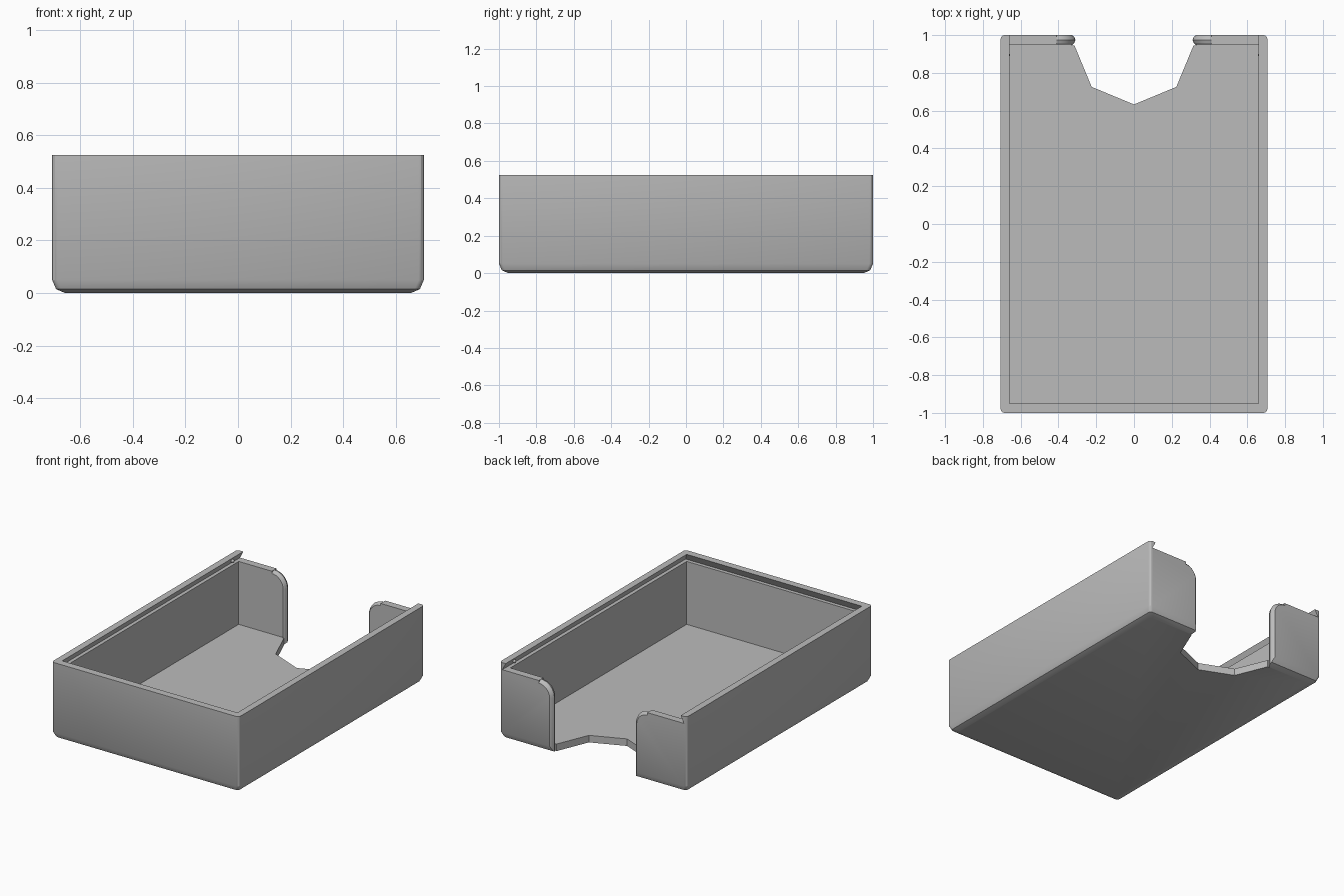
import bpy, bmesh, math

cube = bpy.data.objects.get("Cube")
if cube:
    bpy.data.objects.remove(cube, do_unlink=True)

HALF_X, HALF_Y, HEIGHT = 0.706, 1.0, 0.525
IN_X, IN_Y = 0.66, 0.95          # inner walls
FLOOR, LEDGE = 0.048, 0.477      # floor top and lid ledge heights

grey = bpy.data.materials.new("plain grey")
grey.use_nodes = True
grey.diffuse_color = (0.5, 0.5, 0.5, 1)
grey.node_tree.nodes["Principled BSDF"].inputs["Base Color"].default_value = (0.5, 0.5, 0.5, 1)


def loft(name, loops):
    """Closed solid through a stack of matching point loops."""
    bm = bmesh.new()
    rings = [[bm.verts.new(p) for p in loop] for loop in loops]
    n = len(rings[0])
    for a, b in zip(rings, rings[1:]):
        for i in range(n):
            j = (i + 1) % n
            bm.faces.new((a[i], a[j], b[j], b[i]))
    bm.faces.new(rings[0][::-1])
    bm.faces.new(rings[-1])
    bmesh.ops.recalc_face_normals(bm, faces=bm.faces)
    mesh = bpy.data.meshes.new(name)
    bm.to_mesh(mesh)
    bm.free()
    mesh.materials.append(grey)
    obj = bpy.data.objects.new(name, mesh)
    bpy.context.collection.objects.link(obj)
    return obj


def rect(x, y0, y1, z):
    return [(-x, y0, z), (x, y0, z), (x, y1, z), (-x, y1, z)]


def rounded_rect(inset, z, radius=0.02, steps=3):
    pts = []
    cx, cy = HALF_X - inset - radius, HALF_Y - inset - radius
    for k, (sx, sy) in enumerate([(1, 1), (-1, 1), (-1, -1), (1, -1)]):
        for i in range(steps + 1):
            a = math.pi / 2 * (k + i / steps)
            pts.append((sx * cx + radius * math.cos(a), sy * cy + radius * math.sin(a), z))
    return pts


def opening(y, d, steps=8):
    """Finger opening outline in the back wall, widened by d."""
    r = 0.1 - d
    cx, cz = 0.41, LEDGE - 0.1
    side = [(cx - r, -0.1)]
    for i in range(steps + 1):
        a = math.pi / 2 * i / steps
        side.append((cx - r * math.cos(a), cz + r * math.sin(a)))
    side.append((cx, 0.6))
    return [(x, y, z) for x, z in side] + [(-x, y, z) for x, z in reversed(side)]


# Outer shell with a rounded bottom edge
box = loft("box_tray", [rounded_rect(0.05, 0), rounded_rect(0.015, 0.015),
                        rounded_rect(0, 0.05), rounded_rect(0, HEIGHT)])

# Cavity, dovetail lid slot, back opening and octagonal floor notch
cutters = [
    loft("cavity_cutter", [rect(IN_X, -IN_Y, IN_Y, FLOOR), rect(IN_X, -IN_Y, IN_Y, 0.5)]),
    loft("lid_slot_cutter", [rect(IN_X + 0.025, -IN_Y - 0.025, 1.2, LEDGE),
                             rect(IN_X - 0.005, -IN_Y + 0.005, 1.2, HEIGHT + 0.01)]),
    loft("opening_cutter", [opening(y, d) for y, d in
                            [(0.945, 0.022), (0.955, 0.008), (0.975, 0),
                             (0.99, 0.006), (1.0, 0.018), (1.02, 0.04)]]),
    loft("notch_cutter", [[(0.317 * math.cos(i * math.pi / 4),
                            IN_Y + 0.317 * math.sin(i * math.pi / 4), z)
                           for i in range(8)] for z in (-0.1, 0.2)]),
]
for c in cutters:
    c.hide_render = True
    mod = box.modifiers.new(c.name, 'BOOLEAN')
    mod.operation, mod.solver, mod.object = 'DIFFERENCE', 'EXACT', c

# Bake the cuts and drop the helpers
bpy.context.view_layer.update()
result = bpy.data.meshes.new_from_object(
    box.evaluated_get(bpy.context.evaluated_depsgraph_get()))
box.modifiers.clear()
box.data = result
for c in cutters:
    bpy.data.objects.remove(c, do_unlink=True)

# Small bumps in the slot that hold the lid shut
parts = [box]
for side, sx in (("left", 1), ("right", -1)):
    bpy.ops.mesh.primitive_uv_sphere_add(segments=12, ring_count=8, radius=0.012,
                                         location=(sx * 0.668, 0.895, 0.5))
    bump = bpy.context.object
    bump.name = side + "_lid_bump"
    bump.data.materials.append(grey)
    parts.append(bump)

bpy.ops.object.select_all(action='DESELECT')
for p in parts:
    p.select_set(True)
bpy.context.view_layer.objects.active = box
bpy.ops.object.shade_smooth_by_angle(angle=math.radians(30))
